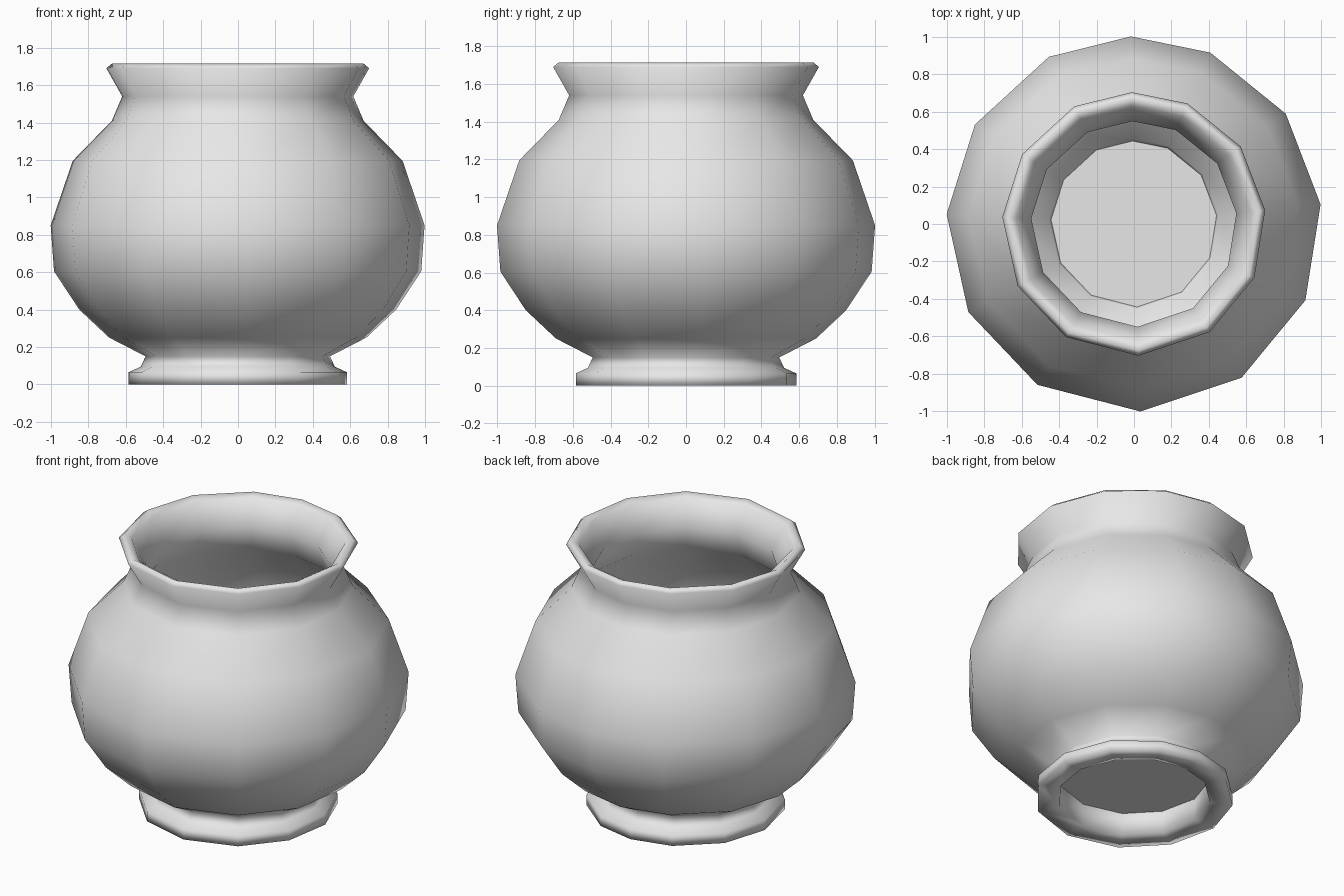
import bpy, bmesh
from math import cos, sin, radians

cube = bpy.data.objects.get("Cube")
if cube:
    bpy.data.objects.remove(cube, do_unlink=True)

# One plain grey clay
clay = bpy.data.materials.new("grey_clay")
clay.use_nodes = True
grey = (0.8, 0.8, 0.8, 1)
clay.diffuse_color = grey
clay.node_tree.nodes["Principled BSDF"].inputs["Base Color"].default_value = grey

# Slightly uneven hand-cut spacing of the twelve sides
ANGLES = [radians(a) for a in (6, 36, 66, 91, 117, 148, 177, 208, 239, 272, 305, 336)]


def ring(bm, radius, z):
    return [bm.verts.new((radius * cos(a), radius * sin(a), z)) for a in ANGLES]


def finish(bm, name, smooth):
    mesh = bpy.data.meshes.new(name)
    for face in bm.faces:
        face.smooth = smooth
    bm.to_mesh(mesh)
    bm.free()
    mesh.materials.append(clay)
    obj = bpy.data.objects.new(name, mesh)
    bpy.context.collection.objects.link(obj)
    return obj


def lathe(name, profile):
    """Turn a closed (radius, height) loop into a faceted smooth shell."""
    bm = bmesh.new()
    rings = [ring(bm, r, z) for r, z in profile]
    n = len(ANGLES)
    for i, lower in enumerate(rings):
        upper = rings[(i + 1) % len(rings)]
        for j in range(n):
            k = (j + 1) % n
            bm.faces.new((lower[j], lower[k], upper[k], upper[j]))
    bmesh.ops.recalc_face_normals(bm, faces=bm.faces)
    return finish(bm, name, True)


# Outside, from the foot up to the lip
outside = [(.585, 0), (.585, .065), (.52, .095), (.495, .15), (.69, .25),
           (.85, .4), (.985, .605), (1.003, .85), (.885, 1.195),
           (.675, 1.41), (.62, 1.54), (.705, 1.69), (.675, 1.715)]
# Inside, from the lip down through the hollow foot
inside = [(.63, 1.69), (.55, 1.54), (.6, 1.38), (.82, 1.16), (.93, .84),
          (.915, .62), (.79, .44), (.64, .3), (.455, .18), (.44, .14), (.45, .01)]
lathe("pot_body", outside + inside)

# Flat floor closing the bottom above the hollow foot
bm = bmesh.new()
bm.faces.new(ring(bm, .445, .15))
finish(bm, "pot_floor", False)
